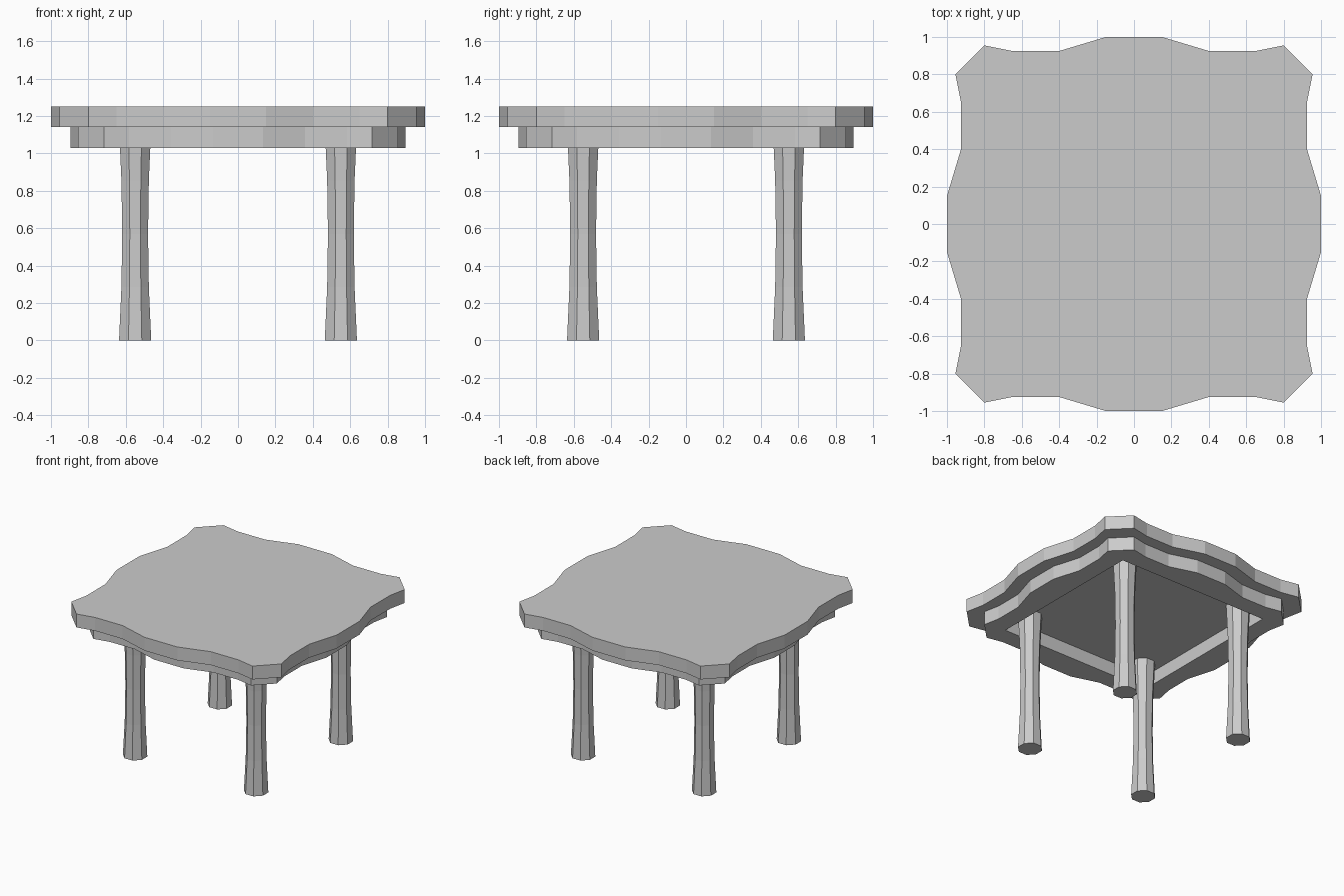
import bpy
import bmesh
from math import cos, sin, pi

cube = bpy.data.objects.get("Cube")
if cube:
    bpy.data.objects.remove(cube, do_unlink=True)

THICK = 0.11
APRON_Z, TOP_Z = 1.03, 1.14
HOLE = 0.68       # half width of the opening inside the apron
LEG_POS = 0.55
# One wavy side of the outline, from its middle to its corner
HALF_SIDE = [(0.15, 1.0), (0.4, 0.925), (0.65, 0.925), (0.8, 0.955)]
SIDE = HALF_SIDE[::-1] + [(-x, y) for x, y in HALF_SIDE]

grey = bpy.data.materials.new("plain_grey")
grey.use_nodes = True
grey.diffuse_color = (0.6, 0.6, 0.6, 1)
grey.node_tree.nodes["Principled BSDF"].inputs["Base Color"].default_value = (0.6, 0.6, 0.6, 1)


def turn(point, quarter):
    x, y = point
    for _ in range(quarter):
        x, y = -y, x
    return x, y


def make_object(name, bm):
    mesh = bpy.data.meshes.new(name)
    bm.to_mesh(mesh)
    bm.free()
    mesh.materials.append(grey)
    obj = bpy.data.objects.new(name, mesh)
    bpy.context.collection.objects.link(obj)
    return obj


def make_slab(name, polygons, z):
    """Flat sheet of polygons, thickened upwards."""
    bm = bmesh.new()
    for polygon in polygons:
        bm.faces.new([bm.verts.new((x, y, z)) for x, y in polygon])
    bmesh.ops.remove_doubles(bm, verts=bm.verts, dist=0.0001)
    obj = make_object(name, bm)
    solid = obj.modifiers.new("thickness", "SOLIDIFY")
    solid.thickness = THICK
    solid.offset = 1
    return obj


# Table top
outline = [turn(p, q) for q in range(4) for p in SIDE]
make_slab("table_top", [outline], TOP_Z)

# Apron: smaller copy of the outline around a square opening
small = [(x * 0.895, y * 0.895) for x, y in SIDE]
frame = []
for q in range(4):
    frame.append([turn(p, q) for p in small + [(-HOLE, HOLE), (HOLE, HOLE)]])
    corner = [(small[0][1], small[0][0]), small[0], (HOLE, HOLE)]
    frame.append([turn(p, q) for p in corner])
make_slab("apron", frame, APRON_Z)


# Eight-sided legs with a narrow waist
def make_leg(name, cx, cy):
    bm = bmesh.new()
    rings = []
    for i in range(5):
        t = i / 2 - 1
        radius = (0.069 + 0.017 * t * t) / cos(pi / 8)
        angles = [(k + 0.5) * pi / 4 for k in range(8)]
        rings.append([bm.verts.new((cx + radius * cos(a), cy + radius * sin(a), TOP_Z * i / 4))
                      for a in angles])
    for low, high in zip(rings, rings[1:]):
        for k in range(8):
            n = (k + 1) % 8
            bm.faces.new((low[k], low[n], high[n], high[k]))
    bm.faces.new(rings[0][::-1])
    bm.faces.new(rings[-1])
    make_object(name, bm)


for x_name, sx in (("left", 1), ("right", -1)):
    for y_name, sy in (("front", -1), ("back", 1)):
        make_leg(f"{y_name}_{x_name}_leg", sx * LEG_POS, sy * LEG_POS)
